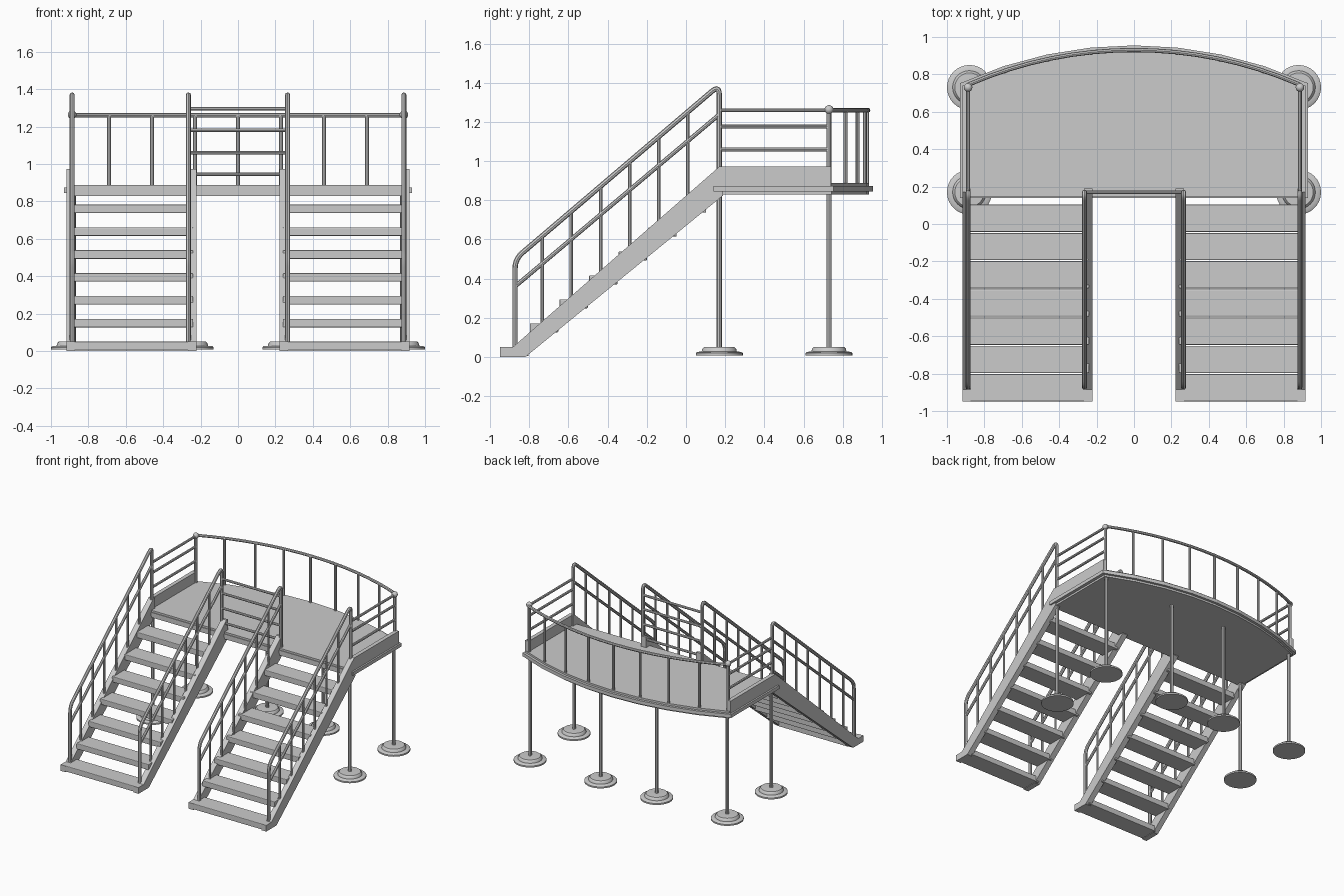
import bpy, bmesh, math
from mathutils import Vector

if "Cube" in bpy.data.objects:
    bpy.data.objects.remove(bpy.data.objects["Cube"])

R = 0.0125          # tube radius


def new_object(name, bm):
    me = bpy.data.meshes.new(name)
    bmesh.ops.recalc_face_normals(bm, faces=bm.faces)
    bm.to_mesh(me)
    bm.free()
    ob = bpy.data.objects.new(name, me)
    bpy.context.collection.objects.link(ob)
    return ob


def prism(name, pts, offset):
    """Closed 3D outline extruded along an offset."""
    bm = bmesh.new()
    face = bm.faces.new([bm.verts.new(p) for p in pts])
    ext = bmesh.ops.extrude_face_region(bm, geom=[face])
    verts = [g for g in ext["geom"] if isinstance(g, bmesh.types.BMVert)]
    bmesh.ops.translate(bm, verts=verts, vec=offset)
    return new_object(name, bm)


def box(name, lo, hi):
    pts = [(lo[0], lo[1], lo[2]), (hi[0], lo[1], lo[2]),
           (hi[0], hi[1], lo[2]), (lo[0], hi[1], lo[2])]
    return prism(name, pts, (0, 0, hi[2] - lo[2]))


def smooth(ob):
    bpy.ops.object.select_all(action='DESELECT')
    ob.select_set(True)
    bpy.context.view_layer.objects.active = ob
    bpy.ops.object.shade_smooth_by_angle(angle=math.radians(40))


def tubes(name, paths, r=R):
    """Several round tubes in one object."""
    cu = bpy.data.curves.new(name, 'CURVE')
    cu.dimensions = '3D'
    cu.bevel_depth = r
    cu.bevel_resolution = 2
    cu.use_fill_caps = True
    for path in paths:
        sp = cu.splines.new('POLY')
        sp.points.add(len(path) - 1)
        for p, co in zip(sp.points, path):
            p.co = (*co, 1)
    ob = bpy.data.objects.new(name, cu)
    bpy.context.collection.objects.link(ob)
    bpy.ops.object.select_all(action='DESELECT')
    ob.select_set(True)
    bpy.context.view_layer.objects.active = ob
    bpy.ops.object.convert(target='MESH')
    ob = bpy.context.object
    smooth(ob)
    return ob


def fillet(a, b, c, d, n=5):
    """Rounded corner at b between a and c."""
    a, b, c = Vector(a), Vector(b), Vector(c)
    p, q = b + (a - b).normalized() * d, b + (c - b).normalized() * d
    return [p * (1 - t) ** 2 + b * 2 * t * (1 - t) + q * t ** 2
            for t in [i / n for i in range(n + 1)]]


def lathe(name, profile, loc, n=32):
    bm = bmesh.new()
    rings = [[bm.verts.new((loc[0] + r * math.cos(2 * math.pi * i / n),
                            loc[1] + r * math.sin(2 * math.pi * i / n), z))
              for i in range(n)] for r, z in profile]
    for a, b in zip(rings, rings[1:]):
        for i in range(n):
            bm.faces.new((a[i], a[(i + 1) % n], b[(i + 1) % n], b[i]))
    bm.faces.new(rings[0])
    bm.faces.new(rings[-1])
    ob = new_object(name, bm)
    smooth(ob)


def arc_y(x, inset=0.0):
    return -1.285 + math.sqrt((2.24 - inset) ** 2 - x * x)


def deck(name, half, inset, front, z0, z1):
    xs = [half * (1 - i / 4) for i in range(9)]
    pts = [(-half, front, z0), (half, front, z0)]
    pts += [(x, arc_y(x, inset), z0) for x in xs]
    prism(name, pts, (0, 0, z1 - z0))


# platform: main slab and projecting rim
deck("platform_slab", 0.905, 0.02, 0.145, 0.83, 0.888)
deck("platform_rim", 0.93, 0.0, 0.14, 0.845, 0.873)

# legs with stepped round feet
foot = [(0.12, 0.008), (0.12, 0.02), (0.112, 0.026), (0.09, 0.028),
        (0.086, 0.042), (0.078, 0.05), (0.03, 0.052)]
for x, y in [(0.88, 0.17), (-0.88, 0.17), (0.88, 0.73), (-0.88, 0.73),
             (0.25, 0.73), (-0.25, 0.73)]:
    lathe("foot", foot, (x, y))
    tubes("leg", [[(x, y, 0.04), (x, y, 0.84)]], 0.013)

# stair flights, mirrored left and right
stringer = [(-0.95, 0), (-0.82, 0), (0.19, 0.825), (0.19, 0.972),
            (0.17, 0.972), (-0.885, 0.05), (-0.95, 0.05)]
balusters = [-0.735, -0.585, -0.435, -0.287, -0.139, 0.01]


def top_rail_z(y):
    return 0.5 + (y + 0.873) * 0.852


def low_rail_z(y):
    return 0.36 + (y + 0.873) * 0.842


def stringer_z(y):
    return 0.05 + (y + 0.885) * 0.874


for s in (-1, 1):
    for x0, x1 in [(0.222, 0.268), (0.873, 0.917)]:
        prism("stair_stringer", [(s * x0, y, z) for y, z in stringer],
              (s * (x1 - x0), 0, 0))
    for i in range(7):
        y, z = -0.948 + 0.151 * i, 0.05 + 0.1222 * i
        tread = box("stair_tread", (min(s * 0.24, s * 0.885), y, z - 0.046),
                    (max(s * 0.24, s * 0.885), y + 0.145, z))
        bev = tread.modifiers.new("edge", 'BEVEL')
        bev.width = 0.005
        bev.segments = 2

    # handrails with bent ends, lower rail and balusters
    for x in (s * 0.265, s * 0.887):
        a, b = (x, -0.873, 0.03), (x, -0.873, top_rail_z(-0.873))
        c, d = (x, 0.17, top_rail_z(0.17)), (x, 0.17, 0.86)
        tubes("handrail", [[a] + fillet(a, b, c, 0.05)
                           + fillet(b, c, d, 0.05) + [d]], 0.0135)
        tubes("lower_rail", [[(x, -0.873, low_rail_z(-0.873)),
                              (x, 0.17, low_rail_z(0.17))]], 0.011)
        tubes("stair_baluster", [[(x, y, stringer_z(y) - 0.03),
                                  (x, y, top_rail_z(y))]
                                 for y in balusters], 0.009)

    # platform side panel, rails and corner post with ball
    box("side_panel", (min(s * 0.885, s * 0.917), 0.18, 0.86),
        (max(s * 0.885, s * 0.917), 0.74, 0.972))
    x = s * 0.887
    tubes("side_rail", [[(x, 0.17, z), (x, 0.73, z)]
                        for z in (1.26, 1.176, 1.06)], 0.01)
    tubes("corner_post", [[(x, 0.73, 0.86), (x, 0.73, 1.26)]])
    bpy.ops.mesh.primitive_uv_sphere_add(segments=16, ring_count=10,
                                         radius=0.023, location=(x, 0.73, 1.263))
    bpy.context.object.name = "post_ball"
    smooth(bpy.context.object)

# rails across the gap between the flights
tubes("gap_rail", [[(-0.265, 0.17, z), (0.265, 0.17, z)]
                   for z in (1.295, 1.18, 1.06, 0.945)], 0.01)

# curved back rail with balusters
tubes("back_rail", [[(x, arc_y(x, 0.025), 1.26)
                     for x in [-0.887 + 0.887 * i / 8 for i in range(17)]]], 0.0115)
tubes("back_baluster", [[(x, arc_y(x, 0.03), 0.86), (x, arc_y(x, 0.03), 1.26)]
                        for x in [0.23 * i for i in range(-3, 4)]], 0.01)
